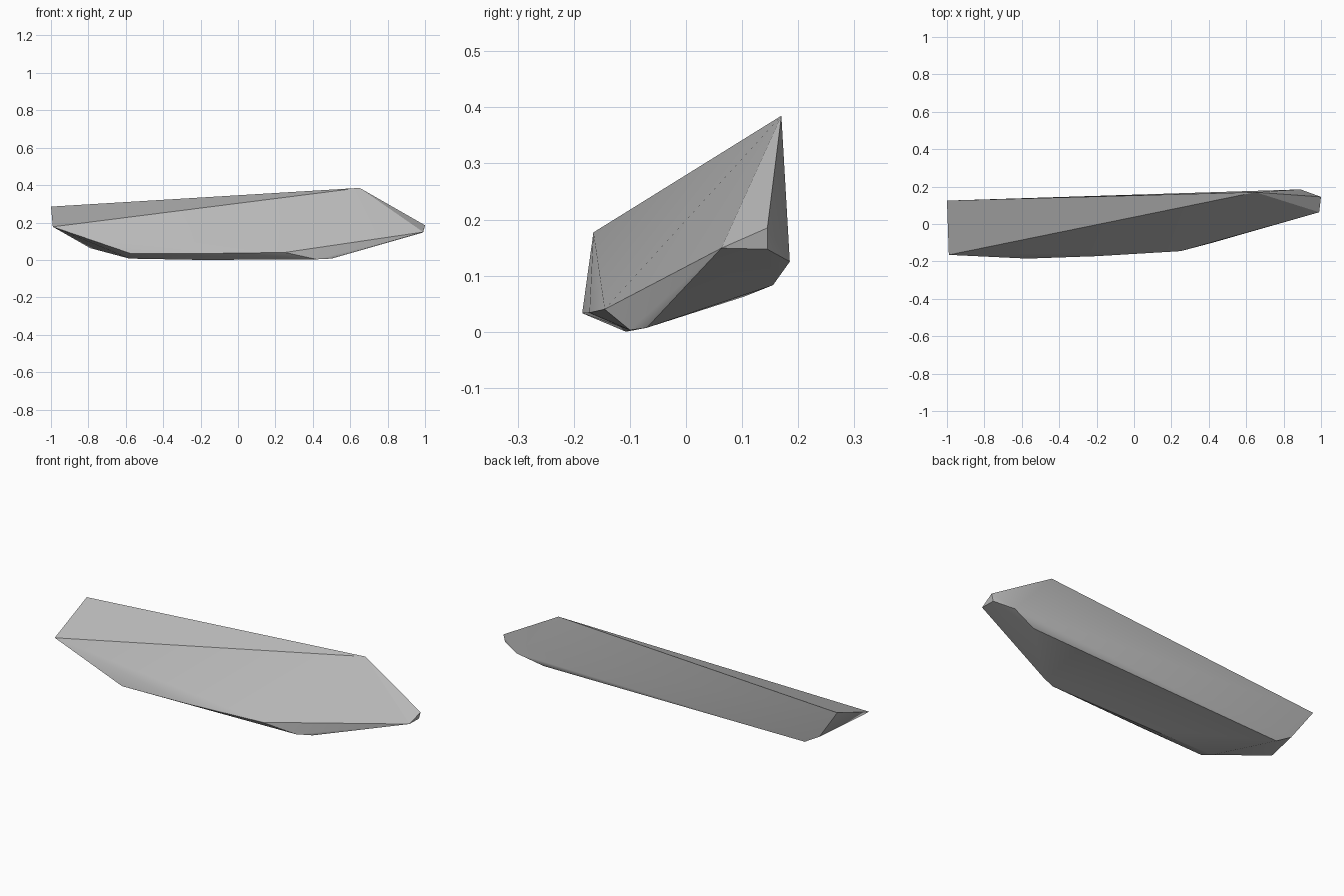
import bpy
import bmesh
import math

cube = bpy.data.objects.get("Cube")
if cube:
    bpy.data.objects.remove(cube, do_unlink=True)

# Corners of the stone shard, grouped by region
top_ridge = [(-1, .125, .285), (-.99, -.165, .177), (.65, .17, .385)]
pointed_end = [(1, .145, .185), (.99, .145, .147), (.99, .063, .149), (.89, .185, .125)]
front_rim = [(-.57, -.185, .033), (-.2, -.172, .034), (.25, -.145, .04)]
underside = [(-.58, -.12, .007), (-.2, -.107, 0), (.42, -.1, .003), (.5, -.07, .007)]
back_rim = [(.75, .155, .083), (-.79, .105, .063), (-.88, .108, .115)]

# Wrap the corners in a closed convex skin
bm = bmesh.new()
for co in top_ridge + pointed_end + front_rim + underside + back_rim:
    bm.verts.new(co)
bmesh.ops.convex_hull(bm, input=bm.verts[:])
bmesh.ops.delete(bm, geom=[v for v in bm.verts if not v.link_faces], context='VERTS')
bmesh.ops.recalc_face_normals(bm, faces=bm.faces[:])
mesh = bpy.data.meshes.new("stone_shard")
bm.to_mesh(mesh)
bm.free()

shard = bpy.data.objects.new("stone_shard", mesh)
bpy.context.collection.objects.link(shard)

# Grey stone
grey = (.5, .5, .5, 1)
mat = bpy.data.materials.new("grey_stone")
mat.use_nodes = True
mat.diffuse_color = grey
bsdf = next(n for n in mat.node_tree.nodes if n.type == 'BSDF_PRINCIPLED')
bsdf.inputs["Base Color"].default_value = grey
mesh.materials.append(mat)

# Soft facets with crisp main edges
bpy.ops.object.select_all(action='DESELECT')
shard.select_set(True)
bpy.context.view_layer.objects.active = shard
bpy.ops.object.shade_smooth_by_angle(angle=math.radians(30))
